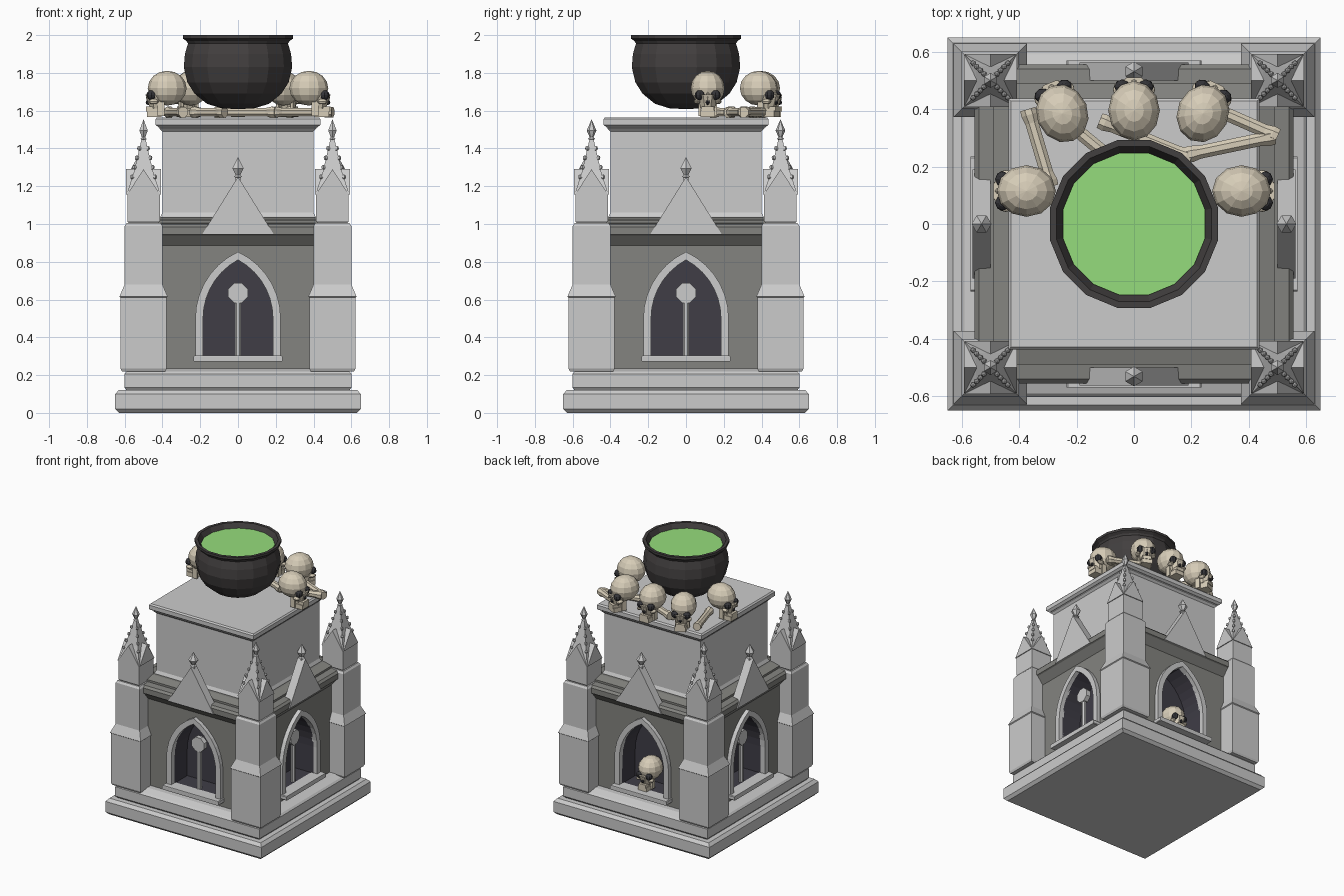
import bpy, bmesh, math
from mathutils import Matrix, Vector

if "Cube" in bpy.data.objects:
    bpy.data.objects.remove(bpy.data.objects["Cube"])

def material(name, rgb):
    m = bpy.data.materials.new(name)
    m.diffuse_color = (*rgb, 1)
    m.use_nodes = True
    m.node_tree.nodes["Principled BSDF"].inputs["Base Color"].default_value = m.diffuse_color
    return m

BONE = material("bone", (0.68, 0.61, 0.48))
DARK = material("socket_dark", (0.035, 0.035, 0.04))
IRON = material("iron", (0.055, 0.05, 0.05))
BREW = material("brew", (0.30, 0.72, 0.20))
NICHE = material("niche_shadow", (0.05, 0.047, 0.062))

def finish(name, bm, mat=None):
    bmesh.ops.remove_doubles(bm, verts=bm.verts, dist=1e-5)
    bmesh.ops.recalc_face_normals(bm, faces=bm.faces)
    me = bpy.data.meshes.new(name)
    bm.to_mesh(me)
    bm.free()
    ob = bpy.data.objects.new(name, me)
    bpy.context.collection.objects.link(ob)
    if mat:
        me.materials.append(mat)
    return ob

def lathe(bm, profile, n=4, mat=Matrix()):
    """Stack of n-sided rings; profile = (apothem, z). n=4 gives square tiers."""
    rings = []
    for r, z in profile:
        R = r / math.cos(math.pi / n)
        rings.append([bm.verts.new(mat @ Vector((R * math.cos((2*i+1)*math.pi/n),
                                                 R * math.sin((2*i+1)*math.pi/n), z))) for i in range(n)])
    for a, b in zip(rings, rings[1:]):
        for i in range(n):
            j = (i + 1) % n
            bm.faces.new((a[i], a[j], b[j], b[i]))
    for k in (0, -1):
        if profile[k][0] > 1e-4:
            bm.faces.new(rings[k])

def prism(bm, pts, y0, y1, mat=Matrix()):
    """Extrude an outline in xz from y0 to y1."""
    a = [bm.verts.new(mat @ Vector((x, y0, z))) for x, z in pts]
    b = [bm.verts.new(mat @ Vector((x, y1, z))) for x, z in pts]
    bm.faces.new(a)
    bm.faces.new(b)
    for i in range(len(pts)):
        j = (i + 1) % len(pts)
        bm.faces.new((a[i], a[j], b[j], b[i]))

def box(bm, lo, hi, mat=Matrix()):
    prism(bm, [(lo[0], lo[2]), (hi[0], lo[2]), (hi[0], hi[2]), (lo[0], hi[2])], lo[1], hi[1], mat)

def ball(bm, c, s, mat=Matrix(), u=12, v=8):
    bmesh.ops.create_uvsphere(bm, u_segments=u, v_segments=v, radius=1,
                              matrix=mat @ Matrix.Translation(c) @ Matrix.Diagonal((*s, 1)))

def tiers(name, profile):
    bm = bmesh.new()
    lathe(bm, profile)
    return finish(name, bm)

def arch(w, z0, zs, apex, n=7):
    """Pointed arch outline, right foot up over the apex to the left foot."""
    h = apex - zs
    R = (w*w + h*h) / (2*w)
    end = math.asin(h / R)
    right = [(w - R + R*math.cos(end*i/n), zs + R*math.sin(end*i/n)) for i in range(n + 1)]
    right[-1] = (0, apex)
    return [(w, z0)] + right + [(-x, z) for x, z in reversed(right[:-1])] + [(-w, z0)]

SIDES = [("front", 0), ("right", 90), ("back", 180), ("left", 270)]
turn = lambda deg: Matrix.Rotation(math.radians(deg), 4, 'Z')

# stepped base
tiers("base_slab", [(.63, 0), (.65, .02), (.65, .1), (.63, .122)])
tiers("base_step", [(.59, .12), (.602, .135), (.602, .205), (.59, .218), (.54, .235)])

# main body with flared cornice, niches cut on four sides
body = tiers("body", [(.5, .2), (.5, .885), (.545, .94), (.555, .945), (.555, .985),
                      (.54, 1.0), (.49, 1.005), (.49, 1.02), (.43, 1.035)])
cut_bm = bmesh.new()
for _, deg in SIDES:
    prism(cut_bm, arch(.185, .3, .5, .81), -.6, -.34, turn(deg))
cutter = finish("niche_cutter", cut_bm)
cutter.hide_render = True
mod = body.modifiers.new("niches", 'BOOLEAN')
mod.operation, mod.solver, mod.object = 'DIFFERENCE', 'EXACT', cutter
bpy.context.view_layer.objects.active = body
bpy.ops.object.modifier_apply(modifier=mod.name)
bpy.data.objects.remove(cutter)
grey = material("stone", (0.23, 0.23, 0.215))
body.data.materials.clear()
body.data.materials.append(grey)
body.data.materials.append(NICHE)
for p in body.data.polygons:
    c = p.center
    inside = max(abs(c.x), abs(c.y)) < .495 and .28 < c.z < .84
    p.material_index = 1 if inside else 0

# upper block and top slab
tiers("upper_block", [(.41, 1.02), (.41, 1.04), (.4, 1.06), (.4, 1.49), (.415, 1.505), (.415, 1.52)])
tiers("top_slab", [(.42, 1.512), (.437, 1.525), (.437, 1.555), (.428, 1.565)])

FINIAL = [(.012, -.07), (.012, -.03), (.022, -.025), (.012, -.015), (.03, .02), (.012, .055), (0, .08)]

# window frames, sills, gables and mullions
for side, deg in SIDES:
    T = turn(deg)
    bm = bmesh.new()
    outer, inner = arch(.226, .3, .5, .853), arch(.185, .3, .5, .81)
    for i in range(len(outer) - 1):
        prism(bm, [outer[i], outer[i+1], inner[i+1], inner[i]], -.53, -.49, T)
    finish(side + "_window_frame", bm)
    bm = bmesh.new()
    lathe(bm, [(.98, -1), (1, -.7), (1, .7), (.98, 1)], 4,
          T @ Matrix.Translation((0, -.525, .287)) @ Matrix.Diagonal((.235, .045, .016, 1)))
    finish(side + "_sill", bm)
    bm = bmesh.new()
    prism(bm, [(-.19, .945), (.19, .945), (0, 1.25)], -.562, -.5, T)
    finish(side + "_gable", bm)
    bm = bmesh.new()
    lathe(bm, FINIAL, 6, T @ Matrix.Translation((0, -.531, 1.275)))
    finish(side + "_gable_finial", bm)
    if side != "back":
        bm = bmesh.new()
        lathe(bm, [(.016, .3), (.016, .6)], 8, T @ Matrix.Translation((0, -.46, 0)))
        lathe(bm, [(.052, -.018), (.052, .018)], 8,
              T @ Matrix.Translation((0, -.46, .635)) @ Matrix.Rotation(math.pi/2, 4, 'X'))
        finish(side + "_mullion", bm)

# corner buttresses with pinnacles
for i, (sx, sy) in enumerate([(-1, -1), (1, -1), (1, 1), (-1, 1)]):
    T = Matrix.Translation((sx * .5, sy * .5, 0))
    bm = bmesh.new()
    lathe(bm, [(.115, .22), (.122, .235), (.122, .61), (.128, .615), (.1, .68), (.1, .99), (.09, 1.005),
               (.08, 1.005), (.086, 1.015), (.086, 1.155), (.08, 1.17)], 4, T)
    finish(f"buttress_{i}", bm)
    bm = bmesh.new()
    for deg in (0, 90):                     # crossed gablets
        prism(bm, [(-.088, 1.155), (.088, 1.155), (0, 1.29)], -.092, .092, T @ turn(deg))
    lathe(bm, [(.088, 1.16), (.05, 1.28), (.008, 1.46)], 4, T)
    for a in range(4):                      # crockets on the ridges
        for z in (1.25, 1.3, 1.35, 1.4):
            r = .008 + (1.46 - z) * .25
            ball(bm, (r, r, z), (.011, .011, .013), T @ turn(90 * a), 5, 4)
    lathe(bm, [(r * .75, z) for r, z in FINIAL], 6, T @ Matrix.Translation((0, 0, 1.475)))
    finish(f"pinnacle_{i}", bm)

# cauldron and brew
bm = bmesh.new()
lathe(bm, [(0, 1.608), (.09, 1.613), (.165, 1.637), (.23, 1.69), (.268, 1.75), (.287, 1.83), (.281, 1.9),
           (.265, 1.955), (.272, 1.968), (.292, 1.982), (.292, 2.0), (.27, 2.0), (.247, 1.955), (.2, 1.94), (0, 1.94)], 16)
finish("cauldron", bm, IRON)
bm = bmesh.new()
lathe(bm, [(.248, 1.958), (.248, 1.966)], 16)
finish("brew_surface", bm, BREW)

# skulls: local face direction is +y, base at z = 0
def skull(name, x, y, z, deg, s=1):
    T = Matrix.Translation((x, y, z)) @ turn(deg) @ Matrix.Scale(s, 4)
    bm = bmesh.new()
    ball(bm, (0, 0, .153), (.09, .103, .092), T)
    lathe(bm, [(.036, .045), (.045, .075), (.06, .12)], 8, T @ Matrix.Translation((0, .055, 0)))
    box(bm, (-.038, .03, 0), (.038, .108, .034), T)
    box(bm, (-.032, .045, .03), (.032, .112, .056), T)
    ball(bm, (0, .098, .105), (.014, .014, .028), T, 6, 4)
    for sx in (-1, 1):
        ball(bm, (sx * .056, .072, .082), (.017, .028, .014), T, 8, 6)
        box(bm, (sx * .042 - .007, .015, .005), (sx * .042 + .007, .05, .08), T)
    finish(name, bm, BONE)
    bm = bmesh.new()
    for sx in (-1, 1):
        ball(bm, (sx * .041, .083, .116), (.028, .026, .027), T, 8, 6)
    ball(bm, (0, .1, .078), (.013, .014, .014), T, 6, 4)
    finish(name + "_sockets", bm, DARK)

for i, (x, y, deg) in enumerate([(-.375, .115, 90), (-.25, .385, 22), (0, .395, 0),
                                 (.24, .385, -25), (.375, .115, -90)]):
    skull(f"skull_{i}", x, y, 1.566, deg)
skull("niche_skull", 0, .42, .302, 0, .92)

# loose bones on the slab
for i, (a, b) in enumerate([((-.37, .4), (-.29, .13)), ((-.24, .36), (-.07, .22)), ((-.12, .36), (.2, .23)),
                            ((.18, .24), (.49, .305)), ((.26, .41), (.5, .305))]):
    p, q = Vector((*a, 1.592)), Vector((*b, 1.592))
    R = (q - p).to_track_quat('Z', 'Y').to_matrix().to_4x4()
    L = (q - p).length
    bm = bmesh.new()
    lathe(bm, [(.027, 0), (.029, .02), (.023, .05), (.023, L - .05), (.029, L - .02), (.027, L)], 8,
          Matrix.Translation(p) @ R)
    finish(f"bone_{i}", bm, BONE)
